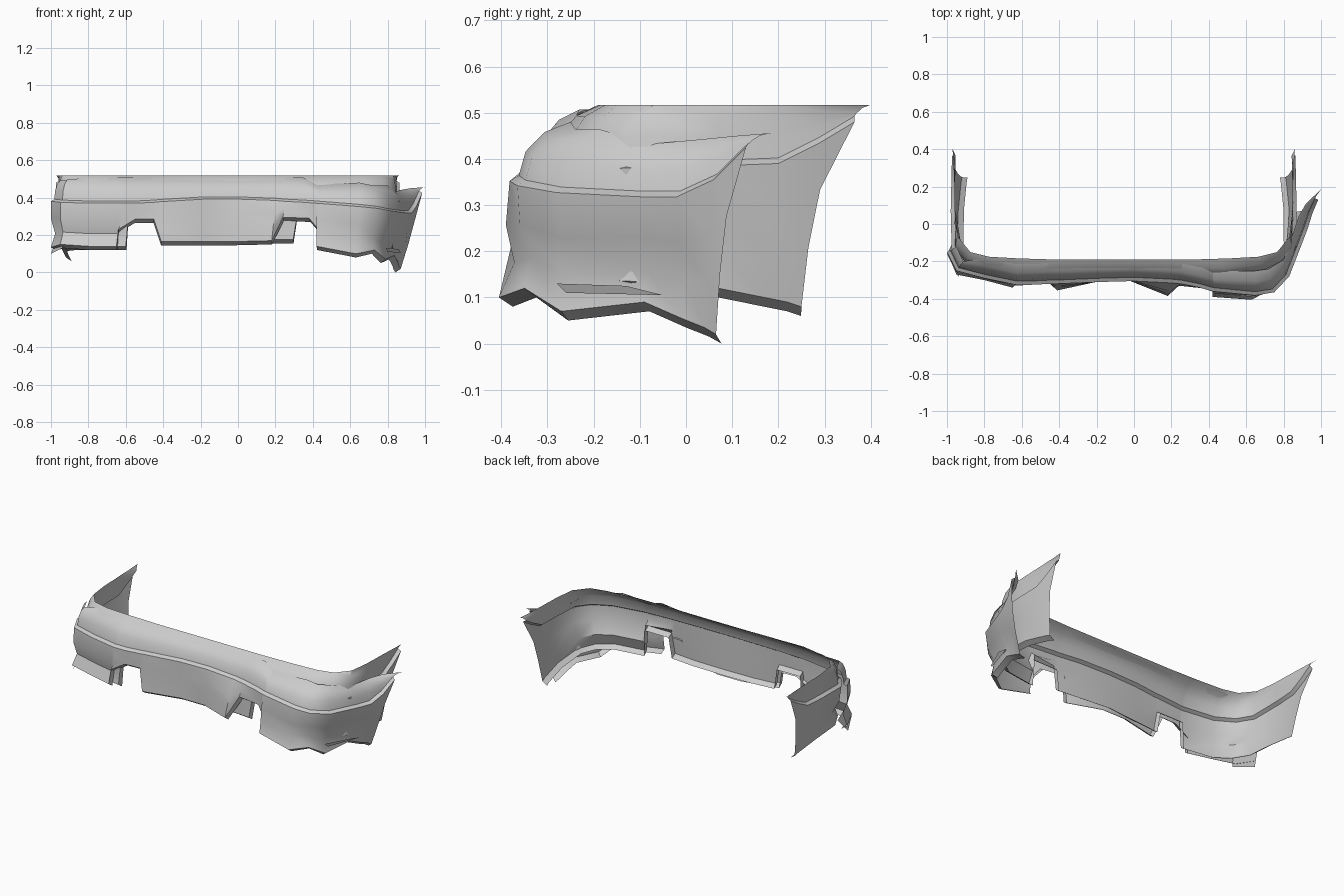
import bpy
from mathutils import Vector as V

grey = bpy.data.materials.new("plain_grey")
grey.diffuse_color = (0.6, 0.6, 0.6, 1)


def make(name, verts, faces):
    me = bpy.data.meshes.new(name)
    me.from_pydata([tuple(v) for v in verts], [], faces)
    me.materials.append(grey)
    ob = bpy.data.objects.new(name, me)
    bpy.context.collection.objects.link(ob)
    bpy.ops.object.select_all(action='DESELECT')
    ob.select_set(True)
    bpy.context.view_layer.objects.active = ob
    bpy.ops.object.shade_smooth_by_angle(angle=0.65)
    return ob


def shell(name, stations, tuck):
    """Loft a bumper section (top, shoulder, ledge, wall, lip) along stations of top/ridge/bottom points."""
    verts, rows = [], 9
    n = len(stations)
    for i, (t, r, b) in enumerate(stations):
        t, r, b = V(t), V(r), V(b)
        d = V(stations[min(i + 1, n - 1)][1]) - V(stations[max(i - 1, 0)][1])
        inward = V((-d.y, d.x, 0)).normalized()
        h = t.z - r.z
        ledge = r + inward * 0.02 + V((0, 0, 0.012))
        p1 = t.lerp(ledge, 0.5)
        p1.z = t.z - 0.17 * h
        p2 = t.lerp(ledge, 0.87)
        p2.z = r.z + 0.5 * h
        # wall: hollow below the corners, swept edge at the wheel arch
        upper, waist = r.lerp(b, 0.35), r.lerp(b, 0.65)
        if r.y - b.y > 0.05:
            upper.y -= 0.3 * (r.y - b.y)
            waist.y -= 0.22 * (r.y - b.y)
        if (r.x < -0.62 or r.x > 0.44) and r.y < 0:
            waist += inward * tuck
        edge = b + V((0, 0, 0.02))
        verts += [t, p1, p2, ledge, r, upper, waist, edge, b + inward * 0.03]
    faces = [(i * rows + j, i * rows + j + 1, (i + 1) * rows + j + 1, (i + 1) * rows + j)
             for i in range(n - 1) for j in range(rows - 1)]
    return make(name, verts, faces)


# Inner bumper: symmetric half, centre to tail (top u,y | ridge u,y,z | bottom u,y,z)
half = [
    (0, -.19, 0, -.292, .395, 0, -.288, .16),
    (.2, -.19, .2, -.295, .392, .2, -.30, .155),
    (.35, -.19, .35, -.305, .385, .35, -.315, .155),
    (.365, -.19, .365, -.305, .385, .37, -.31, .28),
    (.53, -.185, .53, -.31, .377, .53, -.31, .28),
    (.545, -.185, .55, -.31, .377, .545, -.315, .12),
    (.72, -.175, .75, -.28, .375, .74, -.285, .12),
    (.82, -.15, .86, -.22, .377, .83, -.225, .12),
    (.885, -.07, .92, -.13, .38, .885, -.12, .115),
    (.90, .05, .925, .07, .385, .885, .07, .10),
    (.905, .2, .922, .2, .39, .875, .17, .08),
    (.91, .32, .92, .29, .435, .87, .22, .07),
    (.915, .40, .918, .365, .48, .865, .25, .06),
]


def side(s, row):
    a, b, c, d, e, f, g, k = row
    c0 = -0.055
    return ((s * a + c0, b, .517), (s * c + c0, d, e), (s * f + c0, g, k))


shell("inner_bumper", [side(-1, r) for r in reversed(half[1:])] + [side(1, r) for r in half], 0.03)

# Bent outer skin across the front (ridge x,y,z | bottom x,y,z)
front = [
    (-1.0, -.15, .38, -1.0, -.15, .115),
    (-.95, -.25, .375, -.95, -.27, .13),
    (-.8, -.29, .37, -.8, -.30, .12),
    (-.63, -.325, .37, -.65, -.34, .12),
    (-.61, -.325, .37, -.64, -.33, .21),
    (-.55, -.325, .37, -.55, -.325, .265),
    (-.45, -.32, .375, -.45, -.32, .265),
    (-.42, -.32, .378, -.41, -.355, .145),
    (-.18, -.31, .392, -.18, -.305, .145),
    (0, -.305, .392, -.02, -.305, .145),
    (.2, -.315, .385, .18, -.385, .15),
    (.25, -.32, .38, .24, -.33, .275),
    (.35, -.34, .375, .38, -.345, .27),
    (.42, -.36, .37, .43, -.365, .21),
]
skin = []
for x, y, z, bx, by, bz in front:
    k = min(1, max(0, (-x - .8) / .2))      # left end leans inward instead of back
    tz = .507 - .037 * (x > .4) - .015 * k
    skin.append(((x + .05 * k, y + .11 - .08 * k, tz), (x, y, z), (bx, by, bz)))
shell("outer_front_skin", skin, 0.025)

# Flared outer corner on the right
wing = [
    ((.42, -.25, .47), (.42, -.36, .37), (.42, -.39, .12)),
    ((.65, -.25, .48), (.65, -.382, .352), (.63, -.405, .08)),
    ((.72, -.24, .465), (.75, -.365, .342), (.73, -.35, .10)),
    ((.80, -.19, .465), (.83, -.28, .327), (.79, -.27, .05)),
    ((.84, -.08, .432), (.90, -.10, .318), (.835, -.09, .07)),
    ((.88, .04, .443), (.93, -.02, .318), (.855, -.01, .035)),
    ((.92, .11, .45), (.955, .06, .355), (.86, .04, .015)),
    ((1.0, .185, .456), (.985, .13, .425), (.87, .065, 0)),
]
shell("right_outer_corner", wing, 0.025)

# Small corner fins, right and left
make("right_corner_fin",
     [(.79, -.28, .13), (.86, -.13, .125), (.87, -.05, .105), (.80, -.26, .11)],
     [(0, 1, 2, 3)])
make("left_corner_fin",
     [(-.97, -.10, .18), (-1.0, -.16, .10), (-.94, -.28, .13), (-.92, -.25, .19)],
     [(0, 1, 2, 3)])
